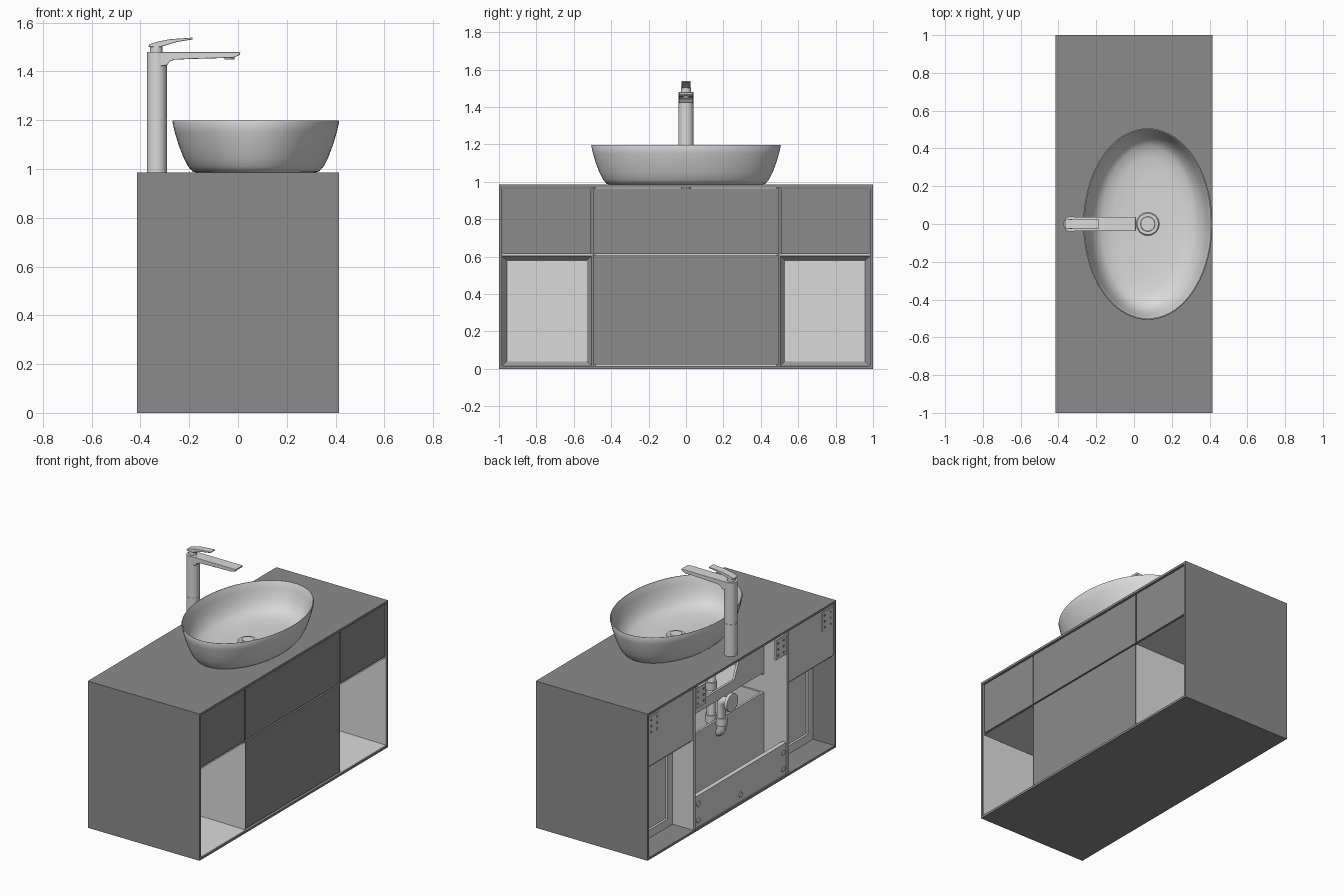
import bpy, bmesh, math
from mathutils import Matrix, Vector

if "Cube" in bpy.data.objects:
    bpy.data.objects.remove(bpy.data.objects["Cube"], do_unlink=True)


def material(name, v):
    m = bpy.data.materials.new(name)
    m.use_nodes = True
    m.diffuse_color = (v, v, v, 1)
    m.node_tree.nodes["Principled BSDF"].inputs["Base Color"].default_value = (v, v, v, 1)
    return m


DARK = material("dark grey panel", 0.26)
LIGHT = material("light grey", 0.7)


def finish(name, bm, mat, smooth=False, bevel=0):
    bmesh.ops.recalc_face_normals(bm, faces=bm.faces)
    me = bpy.data.meshes.new(name)
    bm.to_mesh(me)
    bm.free()
    ob = bpy.data.objects.new(name, me)
    bpy.context.collection.objects.link(ob)
    me.materials.append(mat)
    if bevel:
        mod = ob.modifiers.new("Bevel", "BEVEL")
        mod.width, mod.segments, mod.limit_method = bevel, 3, "ANGLE"
    if smooth:
        bpy.ops.object.select_all(action="DESELECT")
        ob.select_set(True)
        bpy.context.view_layer.objects.active = ob
        bpy.ops.object.shade_smooth_by_angle(angle=math.radians(40))
    return ob


def box(name, x, y, z, mat=DARK):
    bm = bmesh.new()
    size = [b - a for a, b in (x, y, z)]
    mid = [(a + b) / 2 for a, b in (x, y, z)]
    bmesh.ops.create_cube(bm, size=1, matrix=Matrix.Translation(mid) @ Matrix.Diagonal((*size, 1)))
    return finish(name, bm, mat)


def prism(name, pts, axis, lo, hi, mat, bevel=0):
    """Extrude an outline: (x, z) along y, or (y, z) along x."""
    place = (lambda p, t: (p[0], t, p[1])) if axis == "y" else (lambda p, t: (t, *p))
    bm = bmesh.new()
    face = bm.faces.new([bm.verts.new(place(p, lo)) for p in pts])
    ext = bmesh.ops.extrude_face_region(bm, geom=[face])
    shift = Vector(place((0, 0), hi - lo))
    bmesh.ops.translate(bm, vec=shift, verts=[g for g in ext["geom"] if isinstance(g, bmesh.types.BMVert)])
    return finish(name, bm, mat, bool(bevel), bevel)


def cylinder(name, center, r, depth, mat=LIGHT, axis="z", r2=None, seg=32):
    bm = bmesh.new()
    rot = Matrix.Rotation(math.pi / 2, 4, "Y") if axis == "x" else Matrix()
    bmesh.ops.create_cone(bm, cap_ends=True, segments=seg, radius1=r, radius2=r if r2 is None else r2,
                          depth=depth, matrix=Matrix.Translation(center) @ rot)
    return finish(name, bm, mat, True)


# Cabinet shell, open at the back
X = 0.415
box("cabinet_top", (-X, X), (-1, 1), (0.97, 0.985))
box("cabinet_bottom", (-X, X), (-1, 1), (0, 0.015))
for s, side in ((-1, "right"), (1, "left")):
    box(f"end_panel_{side}", (-X, X), sorted((s, s * 0.985)), (0.015, 0.97))
    box(f"divider_{side}", (-0.41, 0.375), sorted((s * 0.484, s * 0.506)), (0.015, 0.97), LIGHT)
    box(f"divider_edge_{side}", (0.375, 0.39), sorted((s * 0.484, s * 0.506)), (0.015, 0.97))
    box(f"side_drawer_front_{side}", (0.385, 0.405), sorted((s * 0.507, s * 0.98)), (0.615, 0.965))
    box(f"upper_back_panel_{side}", (-0.405, -0.39), sorted((s * 0.506, s * 0.985)), (0.62, 0.97), LIGHT)
    box(f"niche_shelf_{side}", (-0.39, 0.395), sorted((s * 0.506, s * 0.985)), (0.603, 0.613), LIGHT)

    # Open niche: a tapering tray with its mouth at the front
    bm = bmesh.new()
    rings = []
    for x, y0, y1, z0, z1 in ((0.405, 0.506, 0.985, 0.017, 0.603), (-0.225, 0.53, 0.958, 0.04, 0.58)):
        rings.append([bm.verts.new((x, s * y, z)) for y, z in ((y0, z0), (y1, z0), (y1, z1), (y0, z1))])
    for i in range(4):
        j = (i + 1) % 4
        bm.faces.new((rings[0][i], rings[0][j], rings[1][j], rings[1][i]))
    bm.faces.new(rings[1])
    finish(f"niche_lining_{side}", bm, LIGHT)

    # Rear of the niche with a raised frame
    box(f"niche_rear_{side}", (-0.24, -0.228), sorted((s * 0.506, s * 0.985)), (0.015, 0.603), LIGHT)
    for k, (ya, yb, za, zb) in enumerate(((0.506, 0.985, 0.015, 0.07), (0.506, 0.985, 0.55, 0.603),
                                          (0.506, 0.56, 0.07, 0.55), (0.93, 0.985, 0.07, 0.55))):
        box(f"niche_rear_frame_{side}_{k}", (-0.255, -0.24), sorted((s * ya, s * yb)), (za, zb), LIGHT)

    # Wall hanging plates with fixings
    for k, y in enumerate((0.425, 0.92)):
        box(f"hanging_plate_{side}_{k}", (-0.409, -0.4), (s * y - 0.055, s * y + 0.055), (0.82, 0.95), LIGHT)
        for dy in (-0.03, 0.03):
            for z in (0.845, 0.885, 0.925):
                cylinder(f"plate_fixing_{side}", (-0.409, s * y + dy, z), 0.009, 0.004, DARK, "x", seg=12)

# Centre drawer fronts and drawer boxes
box("upper_drawer_front", (0.385, 0.405), (-0.498, 0.498), (0.615, 0.965))
box("lower_drawer_front", (0.385, 0.405), (-0.498, 0.498), (0.022, 0.605))
box("drawer_gap_strip", (0.37, 0.39), (-0.494, 0.494), (0.6, 0.62), LIGHT)
prism("upper_drawer_back", [(-0.47, 0.65), (0.47, 0.65), (0.47, 0.88), (0.24, 0.88), (0.17, 0.72),
                            (-0.17, 0.72), (-0.24, 0.88), (-0.47, 0.88)], "x", -0.24, -0.225, LIGHT)
box("lower_drawer_back", (-0.24, -0.225), (-0.47, 0.47), (0.05, 0.52), LIGHT)
for name, z0, z1 in (("upper", 0.64, 0.88), ("lower", 0.05, 0.52)):
    box(f"{name}_drawer_floor", (-0.225, 0.385), (-0.47, 0.47), (z0, z0 + 0.012), LIGHT)
    for s in (-1, 1):
        box(f"{name}_drawer_side", (-0.24, 0.385), sorted((s * 0.47, s * 0.482)), (z0, z1), LIGHT)

# Rear bottom rail with screws
box("rear_rail", (-0.405, -0.375), (-0.484, 0.484), (0.015, 0.225), LIGHT)
for y, z in ((-0.45, 0.06), (-0.45, 0.17), (0, 0.06), (0.45, 0.06), (0.45, 0.17)):
    cylinder("rail_screw", (-0.407, y, z), 0.018, 0.008, LIGHT, "x", seg=16)

# Oval basin: rings of (inset from the rim outline, height)
CX = 0.073
profile = [(0.1, 0.985), (0.082, 0.99), (0.063, 1.012), (0.044, 1.05), (0.025, 1.1), (0.01, 1.15),
           (0, 1.193), (0.002, 1.198), (0.006, 1.198), (0.009, 1.193), (0.02, 1.15), (0.037, 1.1),
           (0.06, 1.055), (0.095, 1.025), (0.16, 1.01), (0.26, 1.003)]
SEG = 72
bm = bmesh.new()
rings = []
for d, z in profile:
    ring = []
    for i in range(SEG):
        a = math.tau * i / SEG
        ring.append(bm.verts.new((CX + (0.342 - d) * math.cos(a), (0.507 - d) * math.sin(a), z)))
    rings.append(ring)
for lower, upper in zip(rings, rings[1:]):
    for i in range(SEG):
        j = (i + 1) % SEG
        bm.faces.new((lower[i], lower[j], upper[j], upper[i]))
bm.faces.new(rings[0])
bm.faces.new(rings[-1])
finish("basin", bm, LIGHT, True)
cylinder("drain_ring", (CX, 0, 1.006), 0.062, 0.008, r2=0.056)
cylinder("drain_cap", (CX, 0, 1.012), 0.04, 0.008, r2=0.037)

# Tall tap
TX = -0.333
cylinder("tap_base", (TX, 0, 1.092), 0.041, 0.215)
cylinder("tap_seam", (TX, 0, 1.201), 0.0395, 0.004)
cylinder("tap_column", (TX, 0, 1.341), 0.041, 0.277)
prism("tap_spout", [(TX, 1.479), (0.01, 1.479), (0.008, 1.468), (-0.02, 1.456), (-0.2, 1.451), (-0.262, 1.448),
                    (-0.28, 1.441), (-0.291, 1.425), (TX, 1.42)], "y", -0.038, 0.038, LIGHT, 0.003)
cylinder("tap_aerator", (-0.035, 0, 1.453), 0.02, 0.01)
cylinder("lever_neck", (TX - 0.002, 0, 1.49), 0.026, 0.026)
prism("tap_lever", [(-0.367, 1.5), (-0.365, 1.511), (-0.33, 1.522), (-0.28, 1.532), (-0.185, 1.539),
                    (-0.187, 1.531), (-0.25, 1.521), (-0.3, 1.506), (-0.32, 1.5)], "y", -0.024, 0.024, LIGHT, 0.003)


# Waste pipe and trap under the basin
def pipe(name, pts, r):
    cu = bpy.data.curves.new(name, "CURVE")
    cu.dimensions = "3D"
    cu.bevel_depth, cu.bevel_resolution, cu.use_fill_caps = r, 3, True
    sp = cu.splines.new("POLY")
    sp.points.add(len(pts) - 1)
    for p, (x, z) in zip(sp.points, pts):
        p.co = (x, 0, z, 1)
    ob = bpy.data.objects.new(name, cu)
    bpy.context.collection.objects.link(ob)
    cu.materials.append(LIGHT)


bend = [(-0.225 + 0.04 * math.cos(a), 0.475 - 0.04 * math.sin(a))
        for a in (math.pi * i / 8 for i in range(9))]
pipe("waste_pipe", [(CX, 0.969), (CX, 0.91), (0.05, 0.89), (-0.16, 0.86), (-0.185, 0.84)] + bend
     + [(-0.265, 0.64), (-0.285, 0.66), (-0.34, 0.66)], 0.028)
for x, z in ((-0.185, 0.74), (-0.185, 0.52), (-0.265, 0.52)):
    cylinder("pipe_collar", (x, 0, z), 0.036, 0.05)
cylinder("wall_flange", (-0.335, 0, 0.66), 0.06, 0.02, axis="x")
